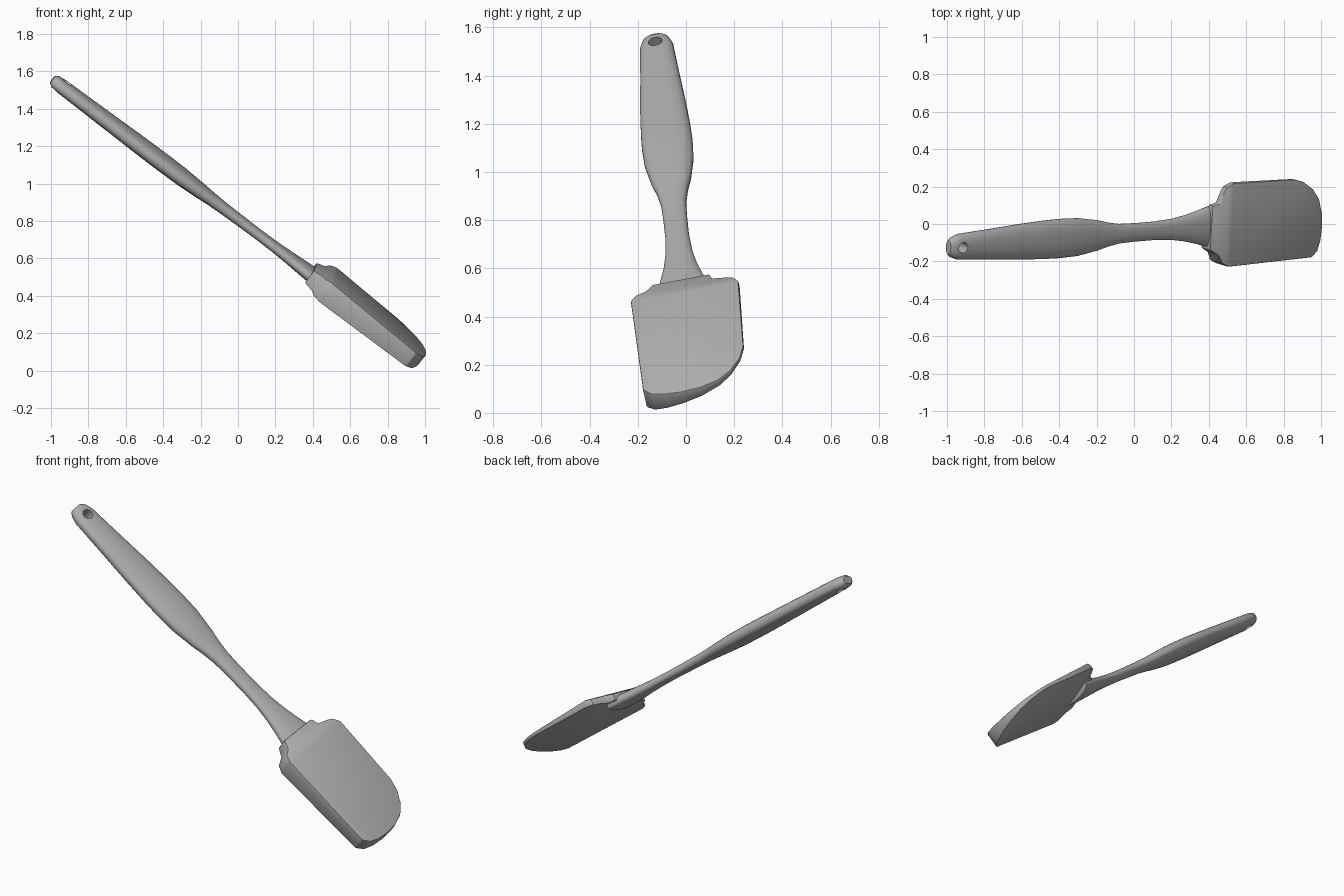
import bpy, bmesh, math
from mathutils import Vector, Matrix

cube = bpy.data.objects.get("Cube")
if cube:
    bpy.data.objects.remove(cube, do_unlink=True)

grey = bpy.data.materials.new("plain_grey")
grey.use_nodes = True
colour = (0.42, 0.42, 0.42, 1)
grey.diffuse_color = colour
grey.node_tree.nodes["Principled BSDF"].inputs["Base Color"].default_value = colour

# Tilted frame: length runs along local x, width along y, thickness along z
along = Vector((0.797, 0.065, -0.60)).normalized()
side = Vector((0, 1, 0))
side = (side - along * side.dot(along)).normalized()
tilt = Matrix.Rotation(math.radians(10.5), 3, along)
side = tilt @ side
normal = along.cross(side)
frame = Matrix((along, side, normal)).transposed().to_4x4()
frame.translation = (0, -0.045, 0.81)


def make(name, bm):
    bmesh.ops.recalc_face_normals(bm, faces=bm.faces)
    mesh = bpy.data.meshes.new(name)
    bm.to_mesh(mesh)
    bm.free()
    mesh.materials.append(grey)
    obj = bpy.data.objects.new(name, mesh)
    bpy.context.collection.objects.link(obj)
    obj.matrix_world = frame
    return obj


def activate(obj):
    bpy.ops.object.select_all(action='DESELECT')
    obj.select_set(True)
    bpy.context.view_layer.objects.active = obj


# Handle: rounded sections (position, half width, half thickness)
sections = [(-1.245, 0.035, 0.022), (-1.225, 0.055, 0.034), (-1.18, 0.070, 0.038),
            (-1.0, 0.081, 0.040), (-0.75, 0.098, 0.043), (-0.6, 0.105, 0.045),
            (-0.5, 0.107, 0.045), (-0.38, 0.103, 0.044), (-0.25, 0.083, 0.038),
            (-0.18, 0.066, 0.034), (-0.1, 0.053, 0.031), (0, 0.050, 0.029),
            (0.13, 0.050, 0.027), (0.25, 0.057, 0.028), (0.34, 0.071, 0.031),
            (0.42, 0.090, 0.035), (0.5, 0.112, 0.038), (0.56, 0.118, 0.036)]
SIDES = 28


def rounded(v):
    return math.copysign(abs(v) ** 0.85, v)


bm = bmesh.new()
rings = []
for s, half_w, half_t in sections:
    angles = [2 * math.pi * i / SIDES for i in range(SIDES)]
    rings.append([bm.verts.new((s, half_w * rounded(math.cos(t)),
                                half_t * rounded(math.sin(t)))) for t in angles])
for r0, r1 in zip(rings, rings[1:]):
    for i in range(SIDES):
        j = (i + 1) % SIDES
        bm.faces.new((r0[i], r0[j], r1[j], r1[i]))
bm.faces.new(rings[0])
bm.faces.new(rings[-1])
handle = make("handle", bm)

# Hanging hole cut through the end of the handle
bm = bmesh.new()
bmesh.ops.create_cone(bm, cap_ends=True, segments=16, radius1=0.029, radius2=0.029,
                      depth=0.3, matrix=Matrix.Translation((-1.172, 0, 0)))
cutter = make("hole_cutter", bm)
cutter.hide_render = True
activate(handle)
cut = handle.modifiers.new("hanging_hole", 'BOOLEAN')
cut.object = cutter
cut.solver = 'EXACT'
bpy.ops.object.modifier_apply(modifier=cut.name)
bpy.data.objects.remove(cutter, do_unlink=True)

# Blade: one square and one rounded tip corner, stepped collar at the handle
outline = [(0.485, -0.12), (0.485, 0.12), (0.53, 0.132), (0.545, 0.19), (0.56, 0.22),
           (0.60, 0.24), (1.02, 0.23), (1.09, 0.21), (1.16, 0.165), (1.205, 0.11),
           (1.232, 0.03), (1.238, -0.05), (1.232, -0.12), (1.215, -0.175),
           (1.18, -0.207), (0.60, -0.215), (0.56, -0.195), (0.535, -0.15)]


def top_height(s):
    return min(0.065 - 0.05 * (s - 0.7), 0.046 + 0.22 * (s - 0.485))


def bottom_height(u):
    return -0.055 + 0.19 * (u + 0.21)


bm = bmesh.new()
face = bm.faces.new([bm.verts.new((s, u, 0)) for s, u in outline])
bmesh.ops.bisect_plane(bm, geom=bm.verts[:] + bm.edges[:] + bm.faces[:],
                       plane_co=(0.59, 0, 0), plane_no=(1, 0, 0))
lower = bm.verts[:]
extruded = bmesh.ops.extrude_face_region(bm, geom=bm.faces[:], use_keep_orig=True)
for item in extruded["geom"]:
    if isinstance(item, bmesh.types.BMVert):
        item.co.z = top_height(item.co.x)
for v in lower:
    v.co.z = bottom_height(v.co.y)
blade = make("blade", bm)
activate(blade)
bevel = blade.modifiers.new("soft_edges", 'BEVEL')
bevel.width = 0.006
bevel.segments = 2
bevel.limit_method = 'ANGLE'
bevel.angle_limit = math.radians(40)
bpy.ops.object.modifier_apply(modifier=bevel.name)

# Smooth shading with the hard edges kept
for obj in (handle, blade):
    activate(obj)
    bpy.ops.object.shade_smooth_by_angle(angle=math.radians(32))
